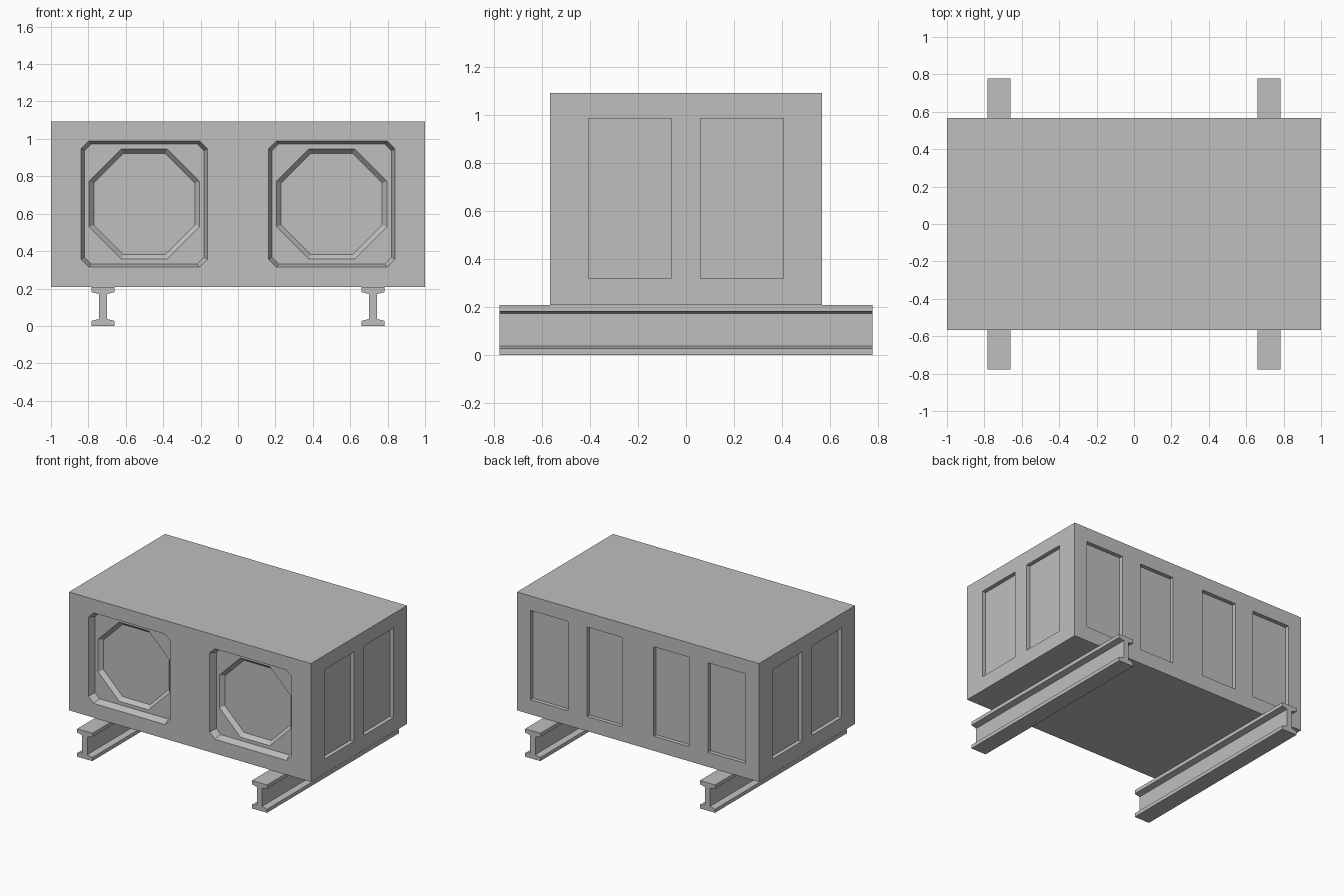
import bpy, bmesh
from mathutils import Matrix, Vector

old = bpy.data.objects.get("Cube")
if old:
    bpy.data.objects.remove(old, do_unlink=True)

HALF_X, HALF_Y = 1.0, 0.567
Z0, Z1 = 0.208, 1.092
MID_Z = 0.652

grey = bpy.data.materials.new("plain_grey")
grey.use_nodes = True
COLOUR = (0.52, 0.52, 0.52, 1)
grey.diffuse_color = COLOUR
grey.node_tree.nodes["Principled BSDF"].inputs["Base Color"].default_value = COLOUR


def make_object(name, bm):
    bmesh.ops.recalc_face_normals(bm, faces=bm.faces[:])
    mesh = bpy.data.meshes.new(name)
    bm.to_mesh(mesh)
    bm.free()
    mesh.materials.append(grey)
    ob = bpy.data.objects.new(name, mesh)
    bpy.context.collection.objects.link(ob)
    return ob


def add_box(bm, lo, hi):
    lo, hi = Vector(lo), Vector(hi)
    bmesh.ops.create_cube(bm, size=1, matrix=Matrix.Translation((lo + hi) / 2) @ Matrix.Diagonal((*(hi - lo), 1)))


def add_loft(bm, ring_a, ring_b):
    """Closed solid between two matching rings of points."""
    a = [bm.verts.new(p) for p in ring_a]
    b = [bm.verts.new(p) for p in ring_b]
    bm.faces.new(a)
    bm.faces.new(b[::-1])
    for i in range(len(a)):
        j = (i + 1) % len(a)
        bm.faces.new((a[i], b[i], b[j], a[j]))


def chamfered_square(cx, depth, half, chamfer):
    """Square with cut corners, lying parallel to the front wall."""
    f = half - chamfer
    pts = [(f, half), (half, f), (half, -f), (f, -half),
           (-f, -half), (-half, -f), (-half, f), (-f, half)]
    return [(cx + u, -HALF_Y + depth, MID_Z + v) for u, v in pts]


def add_pocket(bm, cx, start, end, overshoot):
    """Tapered pocket; start and end are (depth, half size, corner cut)."""
    k = overshoot / (end[0] - start[0])
    outer = [s - (e - s) * k for s, e in zip(start, end)]
    add_loft(bm, chamfered_square(cx, *outer), chamfered_square(cx, *end))


def carve(target, name, bm):
    cutter = make_object(name, bm)
    cutter.hide_render = True
    mod = target.modifiers.new(name, 'BOOLEAN')
    mod.operation = 'DIFFERENCE'
    mod.solver = 'EXACT'
    mod.object = cutter
    bpy.context.view_layer.objects.active = target
    bpy.ops.object.modifier_apply(modifier=mod.name)
    bpy.data.objects.remove(cutter, do_unlink=True)


# Housing block
bm = bmesh.new()
add_box(bm, (-HALF_X, -HALF_Y, Z0), (HALF_X, HALF_Y, Z1))
housing = make_object("housing", bm)

# Sunken panels on both ends and the back, square pockets on the front
PANEL_Z = (0.317, 0.985)
DEPTH, OUT = 0.03, 0.02
bm = bmesh.new()
for s in (-1, 1):
    xs = sorted((s * (HALF_X - DEPTH), s * (HALF_X + OUT)))
    for t in (-1, 1):
        ys = sorted((t * 0.06, t * 0.407))
        add_box(bm, (xs[0], ys[0], PANEL_Z[0]), (xs[1], ys[1], PANEL_Z[1]))
    for inner, outer in ((0.13, 0.42), (0.578, 0.89)):
        bx = sorted((s * inner, s * outer))
        add_box(bm, (bx[0], HALF_Y - DEPTH, PANEL_Z[0]), (bx[1], HALF_Y + OUT, PANEL_Z[1]))
    add_pocket(bm, s * 0.501, (0, 0.338, 0.042), (0.053, 0.32, 0.036), 0.02)
carve(housing, "panel_cutter", bm)

# Octagonal fan openings inside the square pockets
bm = bmesh.new()
for s in (-1, 1):
    add_pocket(bm, s * 0.501, (0.053, 0.295, 0.173), (0.083, 0.27, 0.158), 0.015)
carve(housing, "octagon_cutter", bm)

# I-section support beams running front to back
half_profile = [(0.0625, 0.0), (0.0625, 0.027), (0.021, 0.037),
                (0.021, 0.171), (0.0625, 0.181), (0.0625, Z0)]
profile = half_profile + [(-x, z) for x, z in reversed(half_profile)]
for side, cx in (("left", 0.722), ("right", -0.722)):
    bm = bmesh.new()
    add_loft(bm, [(cx + x, -0.778, z) for x, z in profile],
             [(cx + x, 0.778, z) for x, z in profile])
    make_object(side + "_support_beam", bm)
